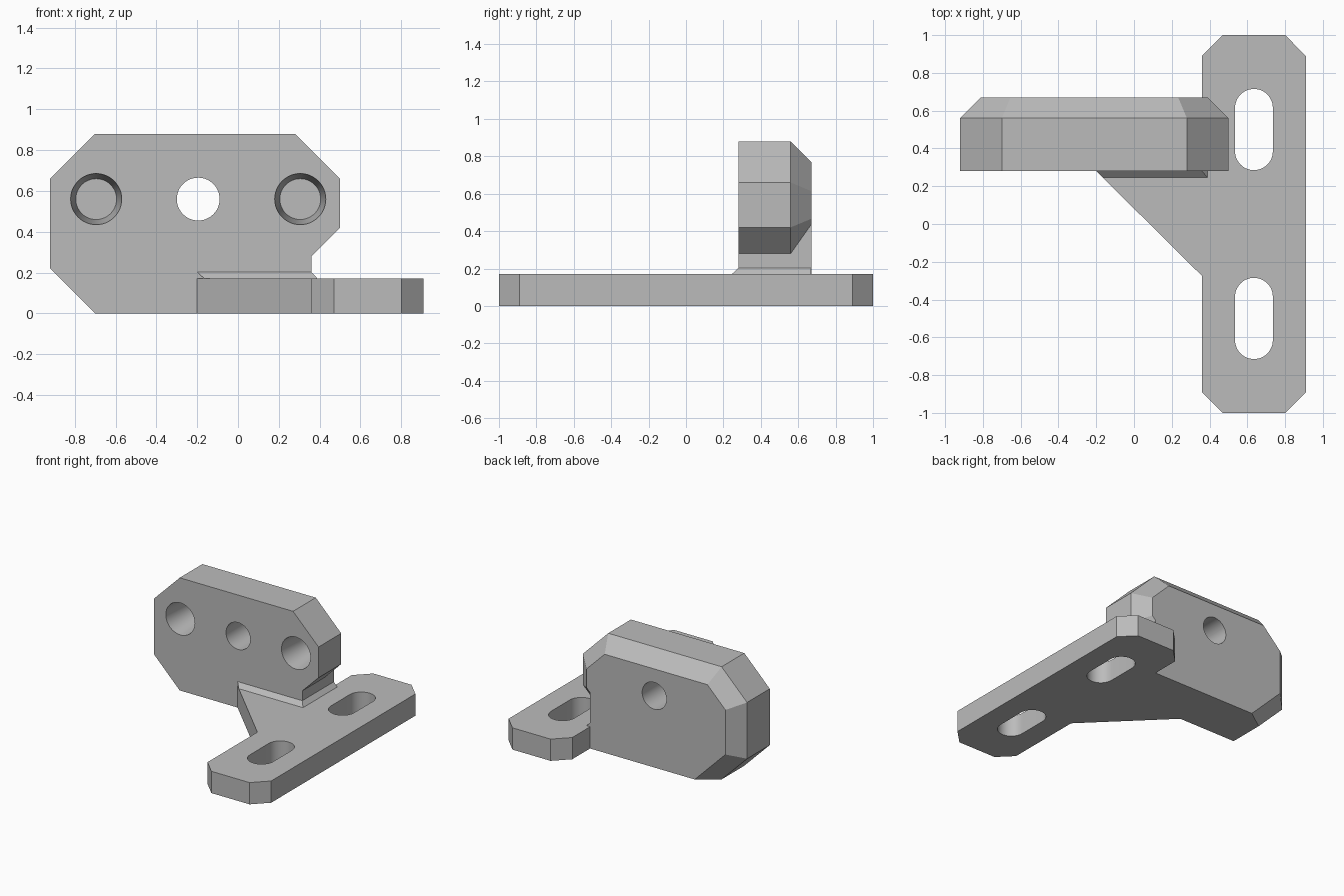
import bpy, bmesh, math

cube = bpy.data.objects.get("Cube")
if cube:
    bpy.data.objects.remove(cube, do_unlink=True)

GREY = (0.5, 0.5, 0.5, 1)
grey = bpy.data.materials.new("plain grey")
grey.use_nodes = True
grey.diffuse_color = GREY
grey.node_tree.nodes["Principled BSDF"].inputs["Base Color"].default_value = GREY


def loft(name, rings):
    """Closed solid through rings of equal point count."""
    bm = bmesh.new()
    loops = [[bm.verts.new(p) for p in ring] for ring in rings]
    n = len(loops[0])
    bm.faces.new(loops[0])
    bm.faces.new(loops[-1])
    for a, b in zip(loops, loops[1:]):
        for i in range(n):
            j = (i + 1) % n
            bm.faces.new((a[i], a[j], b[j], b[i]))
    bmesh.ops.recalc_face_normals(bm, faces=bm.faces)
    mesh = bpy.data.meshes.new(name)
    bm.to_mesh(mesh)
    bm.free()
    mesh.materials.append(grey)
    obj = bpy.data.objects.new(name, mesh)
    bpy.context.collection.objects.link(obj)
    return obj


def upright(profile, y):
    return [(x, y, z) for x, z in profile]


def flat(outline, z):
    return [(x, y, z) for x, y in outline]


def circle(cx, cz, r, n=48):
    return [(cx + r * math.cos(math.tau * i / n), cz + r * math.sin(math.tau * i / n))
            for i in range(n)]


def slot(cx, cy, half_len, r, n=48):
    """Outline with round ends, running along y."""
    pts = []
    for end in (0, 1):
        for i in range(n // 2 + 1):
            a = math.pi * (end + i / (n // 2))
            pts.append((cx + r * math.cos(a),
                        cy + (1 - 2 * end) * (half_len - r) + r * math.sin(a)))
    return pts


def cut(target, cutters):
    for cutter in cutters:
        cutter.hide_render = True
        mod = target.modifiers.new("cut", 'BOOLEAN')
        mod.operation = 'DIFFERENCE'
        mod.solver = 'EXACT'
        mod.object = cutter
        bpy.ops.object.select_all(action='DESELECT')
        bpy.context.view_layer.objects.active = target
        target.select_set(True)
        bpy.ops.object.modifier_apply(modifier=mod.name)
        bpy.data.objects.remove(cutter, do_unlink=True)
    bpy.ops.object.shade_smooth_by_angle(angle=math.radians(20))


# Upright block with its rear edges chamfered
front = [(-.70, 0), (.36, 0), (.36, .28), (.50, .42), (.50, .66),
         (.28, .88), (-.70, .88), (-.92, .66), (-.92, .22)]
rear = [(-.544, 0), (.36, 0), (.36, .436), (.39, .466), (.39, .614),
        (.234, .77), (-.654, .77), (-.81, .614), (-.81, .266)]
block = loft("upright_block", [upright(front, .28), upright(front, .56), upright(rear, .67)])

# Two tapered blind sockets and a central through hole
holes = [loft("socket_cutter", [upright(circle(x, .56, .127), .26),
                                upright(circle(x, .56, .10), .56)])
         for x in (-.695, .305)]
holes.append(loft("hole_cutter", [upright(circle(-.195, .56, .105), .2),
                                  upright(circle(-.195, .56, .105), .8)]))
cut(block, holes)

# Base plate with clipped corners and a triangular gusset
outline = [(.36, -.89), (.47, -1), (.80, -1), (.91, -.89), (.91, .89), (.80, 1),
           (.47, 1), (.36, .89), (.36, .28), (-.20, .28), (.36, -.275)]
base = loft("base_plate", [flat(outline, 0), flat(outline, .17)])
cut(base, [loft("slot_cutter", [flat(slot(.635, y, .215, .10), -.1),
                                flat(slot(.635, y, .215, .10), .3)])
           for y in (-.5, .5)])

# Sloped bead where the block meets the base
loft("joint_bead", [
    flat([(-.165, .245), (.39, .245), (.39, .669), (-.165, .669)], .17),
    flat([(-.20, .28), (.36, .28), (.36, .669), (-.20, .669)], .203)])
